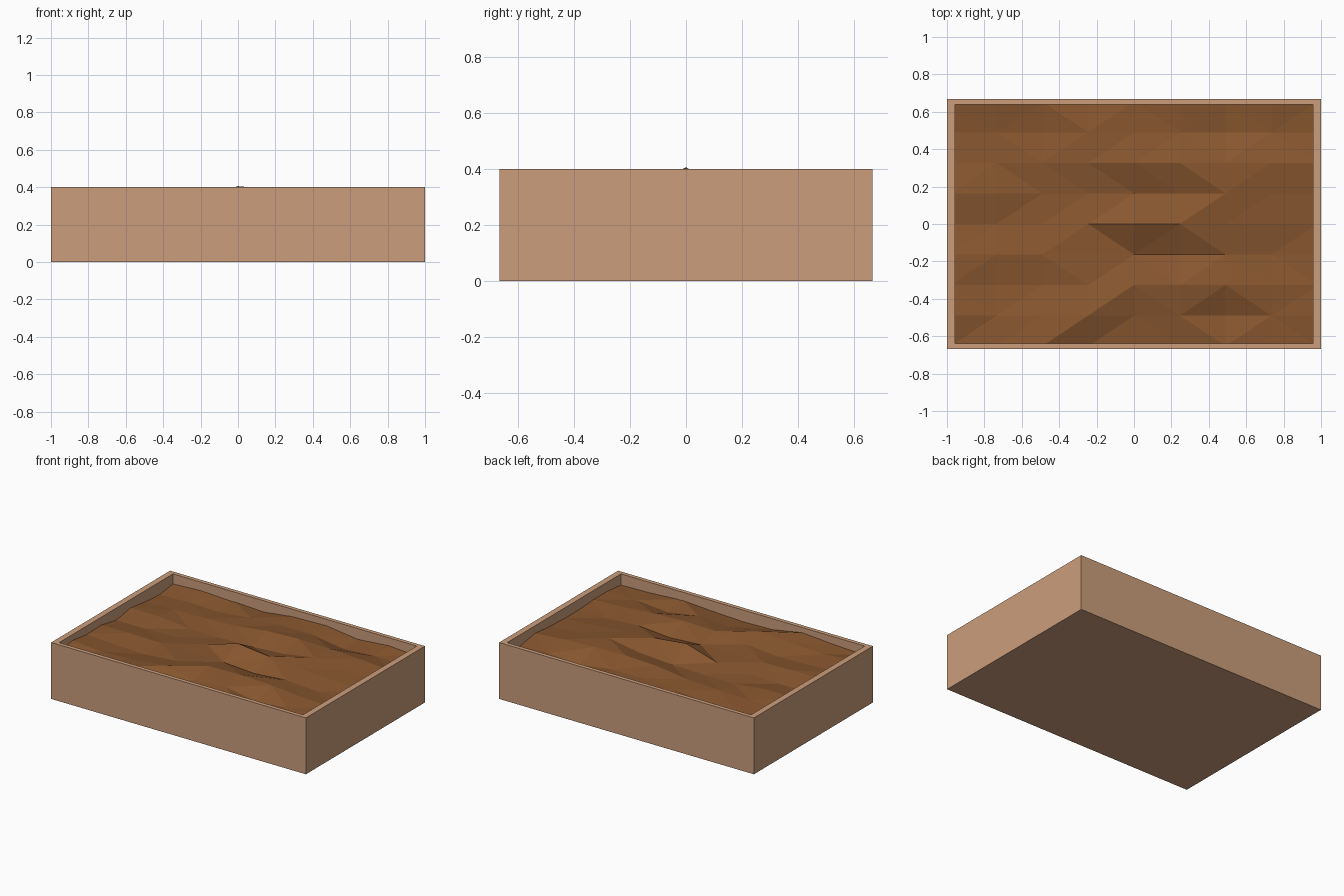
import bpy, bmesh

if "Cube" in bpy.data.objects:
    bpy.data.objects.remove(bpy.data.objects["Cube"])


def material(name, rgb):
    m = bpy.data.materials.new(name)
    m.diffuse_color = (*rgb, 1)
    m.use_nodes = True
    m.node_tree.nodes["Principled BSDF"].inputs["Base Color"].default_value = m.diffuse_color
    return m


def add_object(name, bm, mat):
    me = bpy.data.meshes.new(name)
    bm.to_mesh(me)
    bm.free()
    me.materials.append(mat)
    ob = bpy.data.objects.new(name, me)
    bpy.context.collection.objects.link(ob)
    return ob


wood = material("light_wood", (0.60, 0.34, 0.20))
earth = material("brown_soil", (0.25, 0.096, 0.029))

HX, HY, H = 1.0, 0.667, 0.4          # outer half sizes and height
IX, IY, FLOOR = 0.957, 0.638, 0.04   # inner half sizes and floor level

# Planter box: solid block, top inset to a rim and sunk to a cavity
bm = bmesh.new()
bmesh.ops.create_cube(bm, size=2)
for v in bm.verts:
    v.co = (v.co.x * HX, v.co.y * HY, H if v.co.z > 0 else 0)
top = max(bm.faces, key=lambda f: f.calc_center_median().z)
bmesh.ops.inset_individual(bm, faces=[top], thickness=0.02)
for v in top.verts:
    v.co.x = IX if v.co.x > 0 else -IX
    v.co.y = IY if v.co.y > 0 else -IY
cavity = bmesh.ops.extrude_discrete_faces(bm, faces=[top])["faces"][0]
for v in cavity.verts:
    v.co.z = FLOOR
bmesh.ops.recalc_face_normals(bm, faces=bm.faces)
add_object("planter_box", bm, wood)

# Soil: 8 x 8 low-poly height field, rows from back to front (hundredths)
HILLS = [
    [33.0, 34.2, 33.0, 31.8, 34.8, 35.5, 32.5, 34.5, 33.0],
    [31.0, 31.5, 31.0, 33.5, 34.5, 34.5, 31.0, 32.5, 32.0],
    [32.0, 32.5, 33.0, 34.0, 37.0, 38.0, 37.5, 36.5, 34.5],
    [34.0, 34.0, 31.5, 31.5, 32.0, 33.5, 37.5, 35.0, 33.0],
    [31.5, 31.5, 32.0, 33.5, 40.6, 38.0, 36.0, 34.5, 32.5],
    [34.3, 34.5, 34.0, 33.5, 33.5, 32.0, 34.0, 32.5, 32.5],
    [34.0, 32.5, 32.0, 34.0, 37.0, 37.5, 36.5, 34.5, 33.5],
    [36.0, 34.0, 35.0, 37.0, 33.5, 35.0, 31.0, 33.0, 33.5],
    [33.5, 34.5, 36.3, 32.0, 31.5, 32.5, 34.0, 32.5, 32.0],
]
SX, SY = 0.98, 0.653   # soil edges run into the walls
bm = bmesh.new()
bmesh.ops.create_grid(bm, x_segments=8, y_segments=8, size=1)
for v in bm.verts:
    col, row = round((v.co.x + 1) * 4), round((1 - v.co.y) * 4)
    # clip the outer ring to the inside of the walls
    v.co = (v.co.x * SX, v.co.y * SY, HILLS[row][col] / 100)
bmesh.ops.triangulate(bm, faces=bm.faces, quad_method='SHORT_EDGE')
add_object("soil", bm, earth)
